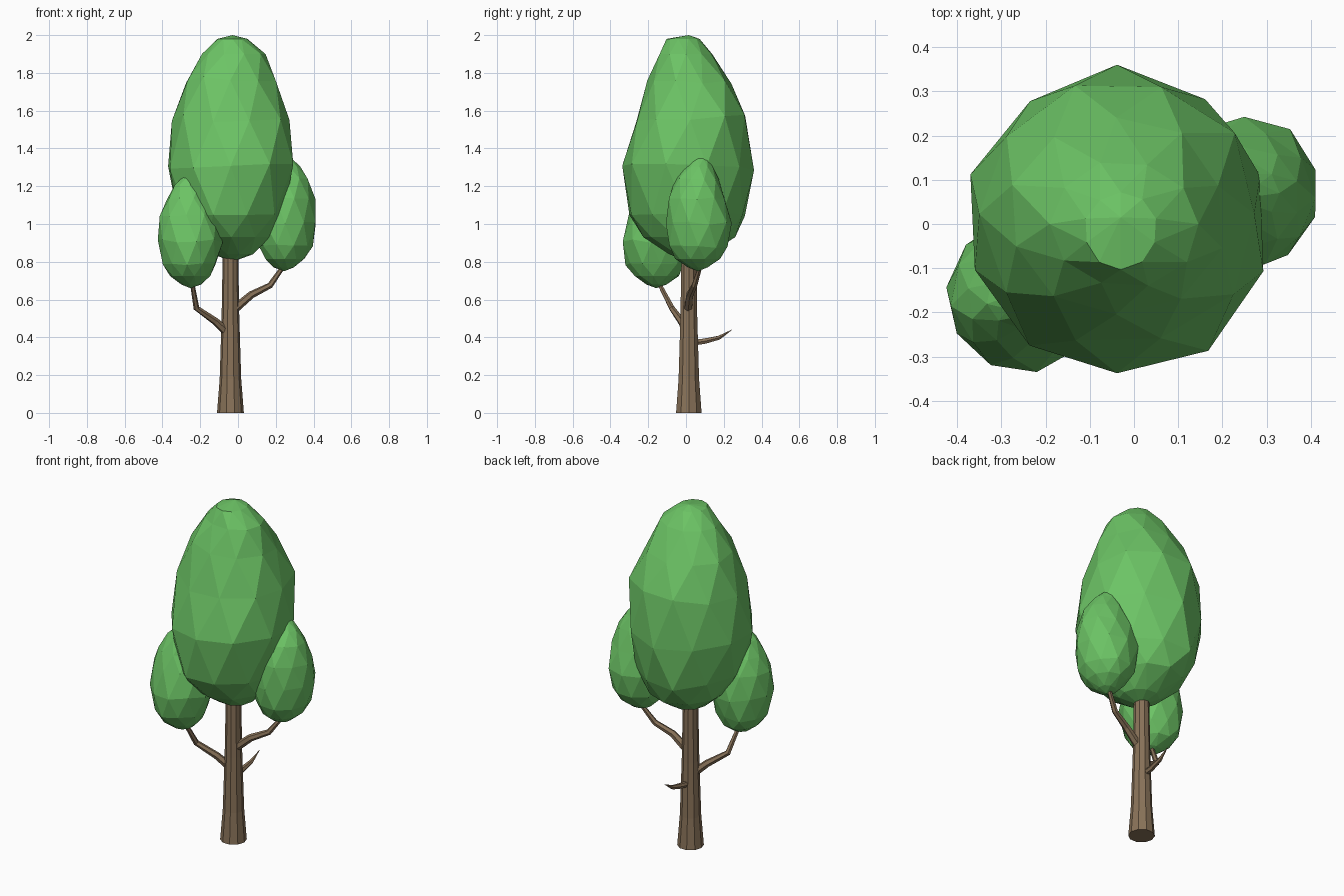
import bpy, bmesh, math, random
from mathutils import Vector, Matrix

if "Cube" in bpy.data.objects:
    bpy.data.objects.remove(bpy.data.objects["Cube"])

random.seed(4)

def material(name, color):
    m = bpy.data.materials.new(name)
    m.diffuse_color = color
    m.use_nodes = True
    m.node_tree.nodes["Principled BSDF"].inputs["Base Color"].default_value = m.diffuse_color
    return m

LEAF = material("leaf_green", (0.15, 0.55, 0.13, 1))
BARK = material("bark_brown", (0.25, 0.17, 0.10, 1))

def finish(bm, name, mat):
    bmesh.ops.recalc_face_normals(bm, faces=bm.faces[:])
    me = bpy.data.meshes.new(name)
    bm.to_mesh(me)
    bm.free()
    me.materials.append(mat)
    ob = bpy.data.objects.new(name, me)
    bpy.context.collection.objects.link(ob)

# crown cross-sections: height, x min, x max, y min, y max
CROWN = [(0.84, -.13, .08, -.09, .12), (0.93, -.24, .17, -.22, .25),
         (1.06, -.32, .24, -.30, .315), (1.30, -.375, .298, -.34, .345),
         (1.56, -.345, .275, -.275, .32), (1.76, -.28, .20, -.205, .24),
         (1.90, -.19, .145, -.14, .14), (1.98, -.11, .05, -.10, .07)]

def foliage(name, base, scale, turn, n=10):
    """Faceted leaf mass: staggered rings joined by triangles."""
    bm = bmesh.new()
    rot = Matrix.Rotation(turn, 3, 'Z')
    def vert(x, y, z):
        return bm.verts.new(Vector(base) + rot @ Vector((x + .04, y, z - .8)) * scale)
    rings = []
    for i, (z, x0, x1, y0, y1) in enumerate(CROWN):
        ring = []
        for k in range(n):
            a = 2 * math.pi * (k + 0.5 * (i % 2)) / n
            f = random.uniform(0.99, 1.05)
            ring.append(vert((x0 + x1) / 2 + (x1 - x0) / 2 * f * math.cos(a),
                             (y0 + y1) / 2 + (y1 - y0) / 2 * f * math.sin(a),
                             z + random.uniform(-.02, .02) * (1 < z < 1.9)))
        rings.append(ring)
    for i in range(len(rings) - 1):
        a, b = rings[i], rings[i + 1]
        if i % 2:
            a, b = b, a
        for k in range(n):
            j = (k + 1) % n
            bm.faces.new((a[k], a[j], b[k]))
            bm.faces.new((a[j], b[j], b[k]))
    for ring, z in ((rings[0], 0.8), (rings[-1], 2.0)):
        tip = vert(-.03, .015, z)
        for k in range(n):
            bm.faces.new((ring[k], ring[(k + 1) % n], tip))
    finish(bm, name, LEAF)

def limb(name, path, n):
    """Tapered tube through (x, y, z, radius) points."""
    bm = bmesh.new()
    pts = [Vector(p[:3]) for p in path]
    rings = []
    for i, p in enumerate(pts):
        d = pts[min(i + 1, len(pts) - 1)] - pts[max(i - 1, 0)]
        q = Vector((0, 0, 1)).rotation_difference(d)
        rings.append([bm.verts.new(p + q @ Vector((
            path[i][3] * math.cos(2 * math.pi * k / n),
            path[i][3] * math.sin(2 * math.pi * k / n), 0))) for k in range(n)])
    for a, b in zip(rings, rings[1:]):
        for k in range(n):
            j = (k + 1) % n
            bm.faces.new((a[k], a[j], b[j], b[k]))
    bm.faces.new(rings[0])
    bm.faces.new(rings[-1])
    finish(bm, name, BARK)

# trunk
limb("trunk", [(-.04, .015, 0, .071), (-.04, .015, .18, .057),
               (-.04, .015, .5, .047), (-.04, .015, .9, .04)], 10)
# branches
limb("left_branch", [(-.05, .01, .42, .024), (-.12, -.025, .485, .02),
                     (-.22, -.075, .555, .016), (-.245, -.15, .70, .011)], 6)
limb("right_branch", [(-.03, .01, .54, .024), (.07, .02, .625, .02),
                      (.17, .045, .675, .016), (.25, .08, .79, .011)], 6)
limb("back_twig", [(-.04, .03, .37, .017), (-.04, .10, .38, .016),
                   (-.035, .175, .398, .012), (-.03, .243, .44, .001)], 6)

# leaf masses
foliage("main_crown", (-.04, 0, .8), 1.0, 0)
foliage("left_leaf_clump", (-.255, -.165, .66), 0.5, 0.2)
foliage("right_leaf_clump", (.25, .07, .75), 0.505, math.pi)
